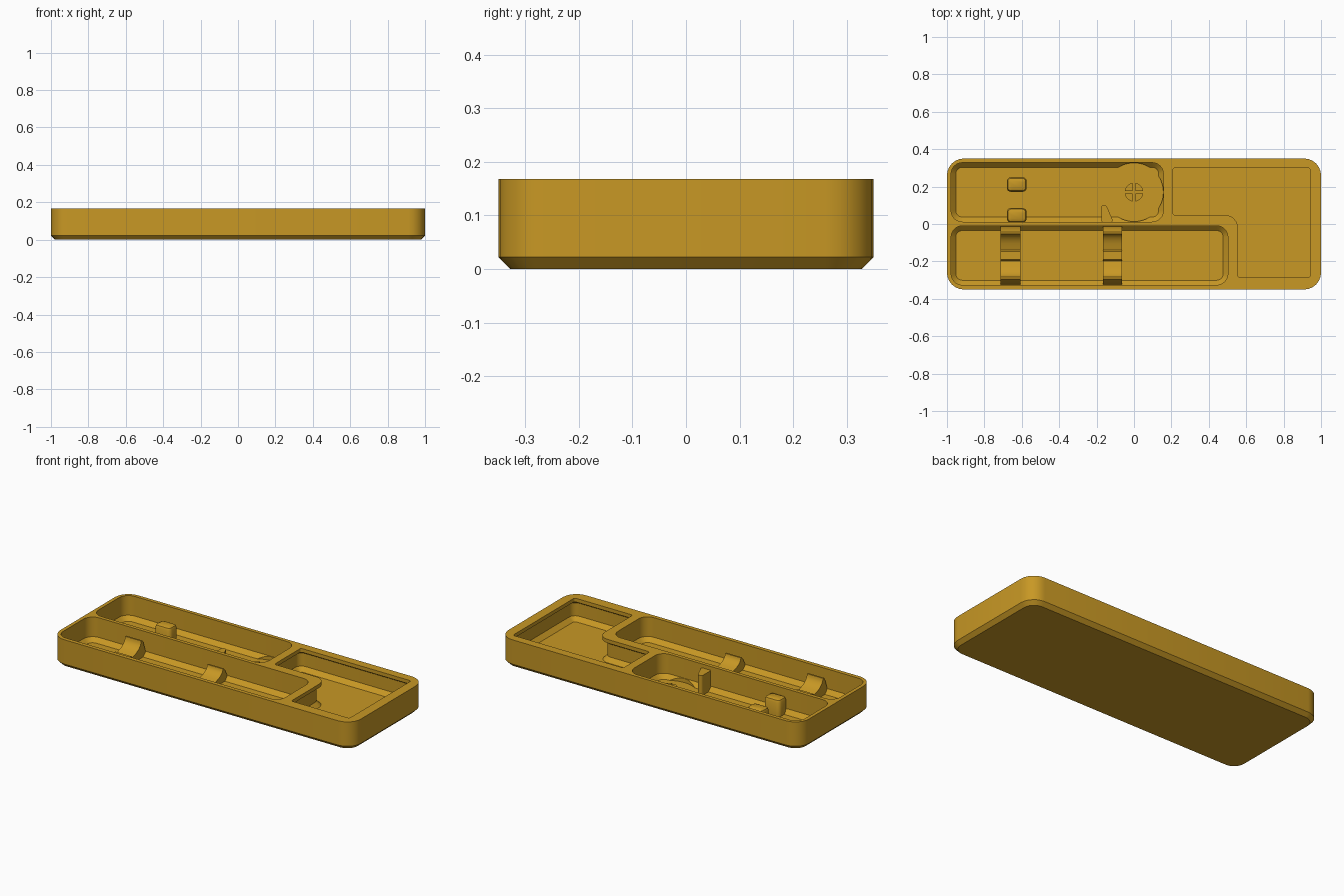
import bpy, bmesh, math
from mathutils import Vector

if "Cube" in bpy.data.objects:
    bpy.data.objects.remove(bpy.data.objects["Cube"])

gold = bpy.data.materials.new("golden plastic")
gold.diffuse_color = (0.578, 0.314, 0.018, 1)
gold.use_nodes = True
gold.node_tree.nodes["Principled BSDF"].inputs["Base Color"].default_value = gold.diffuse_color
FLOOR, TOP = 0.025, 0.168


def outline(corners, r, inset=0.0, seg=6):
    """Rounded counter-clockwise polygon, moved inwards by inset."""
    out, n = [], len(corners)
    for i in range(n):
        a, p, b = (Vector(corners[(i + k) % n]) for k in (-1, 0, 1))
        d1, d2 = (p - a).normalized(), (b - p).normalized()
        n1, n2 = Vector((-d1.y, d1.x)), Vector((-d2.y, d2.x))
        turn = 1 if d1.x * d2.y - d1.y * d2.x > 0 else -1
        p = p + (n1 + n2) * inset / (1 + n1.dot(n2))
        rad = max(r - turn * inset, 0.012)
        c = p + (n1 + n2) * rad * turn / (1 + n1.dot(n2))
        s = -n1 * turn
        sweep = math.acos(max(-1, min(1, n1.dot(n2)))) * turn
        for k in range(seg + 1):
            t = sweep * k / seg
            co, si = math.cos(t), math.sin(t)
            out.append(c + rad * Vector((s.x * co - s.y * si, s.x * si + s.y * co)))
    return out


def rect(x0, x1, y0, y1):
    return [(x0, y0), (x1, y0), (x1, y1), (x0, y1)]


def skin(name, rings):
    """Solid through equal rings of 3D points, with end caps."""
    bm = bmesh.new()
    vs = [[bm.verts.new(p) for p in ring] for ring in rings]
    n = len(vs[0])
    for lo, hi in zip(vs, vs[1:]):
        for i in range(n):
            j = (i + 1) % n
            bm.faces.new((lo[i], lo[j], hi[j], hi[i]))
    bm.faces.new(vs[0][::-1])
    bm.faces.new(vs[-1])
    bmesh.ops.recalc_face_normals(bm, faces=bm.faces)
    me = bpy.data.meshes.new(name)
    bm.to_mesh(me)
    bm.free()
    me.materials.append(gold)
    ob = bpy.data.objects.new(name, me)
    bpy.context.collection.objects.link(ob)
    return ob


def loft(name, corners, r, levels):
    """Stack the outline at (inset, z) levels."""
    return skin(name, [[(p.x, p.y, z) for p in outline(corners, r, d)] for d, z in levels])


def smooth(ob):
    bpy.ops.object.select_all(action='DESELECT')
    ob.select_set(True)
    bpy.context.view_layer.objects.active = ob
    bpy.ops.object.shade_smooth_by_angle(angle=math.radians(30))


def carve(ob, cutter):
    m = ob.modifiers.new("cut", 'BOOLEAN')
    m.operation, m.solver, m.object = 'DIFFERENCE', 'EXACT', cutter
    bpy.context.view_layer.objects.active = ob
    bpy.ops.object.modifier_apply(modifier=m.name)
    bpy.data.objects.remove(cutter)


# Tray body with chamfered foot
tray = loft("tray", rect(-1, 1, -0.35, 0.35), 0.09, [(0.022, 0), (0, 0.022), (0, TOP)])

# Two long compartments with bevelled floors
pocket = [(0.025, FLOOR), (0, FLOOR + 0.025), (0, 0.2)]
carve(tray, loft("back_cutter", rect(-0.978, 0.157, 0.012, 0.328), 0.06, pocket))
carve(tray, loft("front_cutter", rect(-0.978, 0.502, -0.326, -0.01), 0.06, pocket))

# L-shaped compartment, undercut below an overhanging lip
ell = [(0.527, -0.315), (0.97, -0.315), (0.97, 0.328), (0.18, 0.328), (0.18, 0.02), (0.527, 0.02)]
carve(tray, loft("side_cutter", ell, 0.04,
                 [(0.025, FLOOR), (0, FLOOR + 0.025), (0, 0.128), (0.028, 0.146), (0.028, 0.2)]))

# Flat round seat cut through the floor bevel
disc = [(0.157 * math.cos(t * math.tau / 48), 0.17 + 0.157 * math.sin(t * math.tau / 48)) for t in range(48)]
carve(tray, skin("disc_cutter", [[(x, y, z) for x, y in disc] for z in (FLOOR, 0.2)]))
smooth(tray)

# Four quarter pegs forming a cross-slotted post
for q in range(4):
    pts = [(0.007, 0.007)] + [(0.05 * math.cos(a), 0.05 * math.sin(a))
                              for a in (0.14 + k * (math.pi / 2 - 0.28) / 8 for k in range(9))]
    c, s = round(math.cos(q * math.pi / 2)), round(math.sin(q * math.pi / 2))
    smooth(skin(f"slotted_post_{q + 1}",
                [[(x * c - y * s, 0.17 + x * s + y * c, z) for x, y in pts] for z in (FLOOR - 0.004, 0.06)]))


def cradle(name, x0, x1, horn, dip):
    """Saddle across the front compartment: two horns, a curved cup and a low centre rib."""
    yc, half = -0.168, 0.115
    pts = [(-0.155, FLOOR - 0.004), (-0.155, FLOOR + 0.03), (-0.135, horn - 0.015), (-0.125, horn)]
    for k in range(17):
        t = math.pi * k / 16
        y = -half * math.cos(t)
        if abs(y) > 0.035:
            pts.append((y, horn - (horn - dip) * math.sin(t)))
        elif k == 8:
            pts += [(-0.03, dip), (-0.022, dip + 0.012), (0.022, dip + 0.012), (0.03, dip)]
    pts += [(0.125, horn), (0.135, horn - 0.015), (0.155, FLOOR + 0.03), (0.155, FLOOR - 0.004)]
    smooth(skin(name, [[(x, yc + y, z) for y, z in pts] for x in (x0, x1)]))


cradle("tall_cradle", -0.713, -0.607, 0.128, 0.06)
cradle("low_cradle", -0.167, -0.063, 0.105, 0.05)

# Pair of rounded retaining posts in the back compartment
for name, y0, y1 in (("retaining_post", 0.172, 0.25), ("wall_post", 0.008, 0.085)):
    smooth(loft(name, rect(-0.68, -0.574, y0, y1), 0.022,
                [(0, FLOOR - 0.004), (0, 0.108), (0.006, 0.12), (0.018, 0.126)]))

# Tapered stop beside the round seat
wedge = [(-0.175, 0.008), (-0.108, 0.008), (-0.148, 0.1), (-0.175, 0.1)]
smooth(loft("stop_wedge", wedge, 0.012, [(0, FLOOR - 0.004), (0, 0.145)]))
